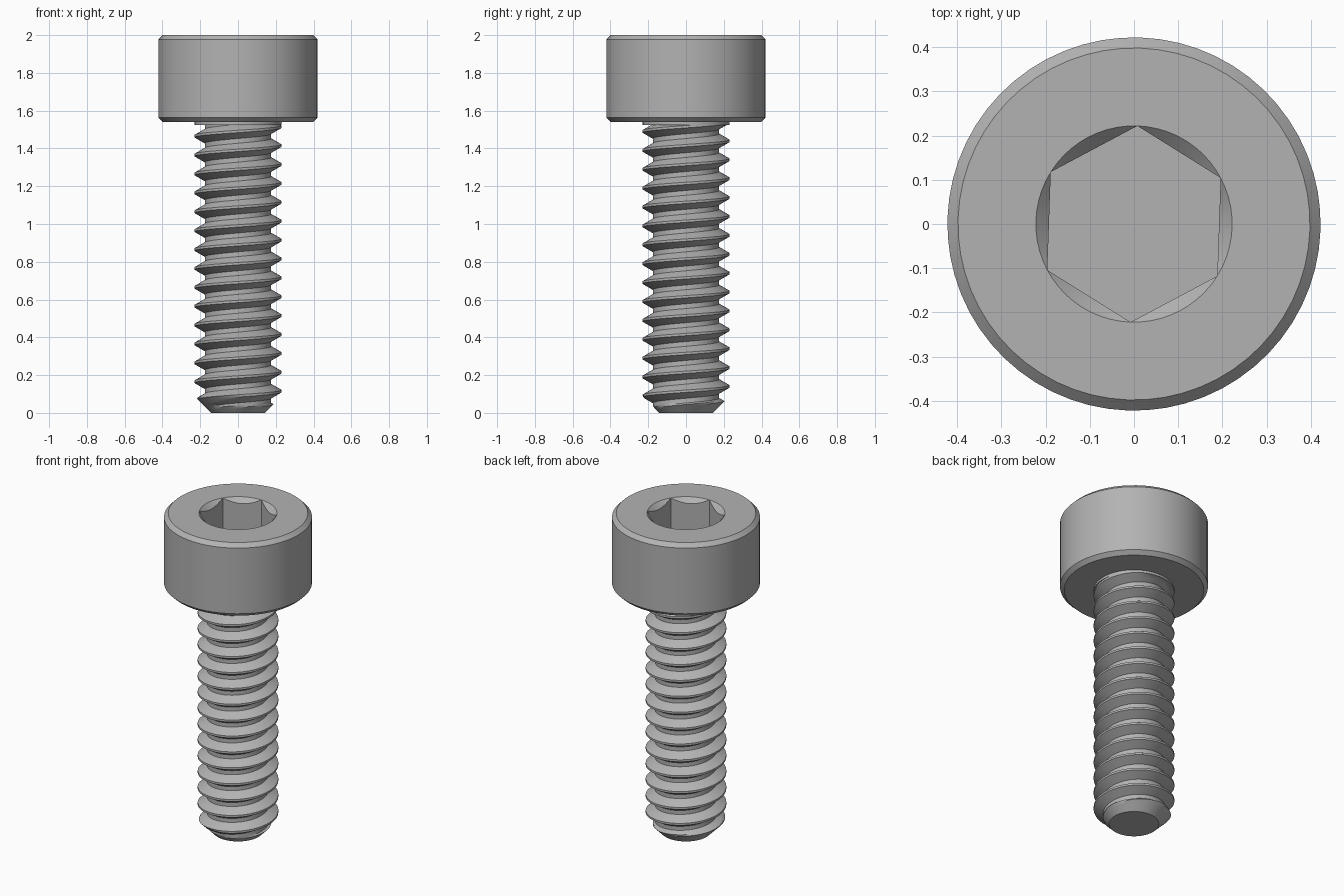
import bpy, bmesh, math

if "Cube" in bpy.data.objects:
    bpy.data.objects.remove(bpy.data.objects["Cube"])

SEG = 60                       # sides around every turned part
HEX_TURN = math.radians(28)    # direction of one socket corner
HEX_R = 0.222                  # socket corner radius
PITCH, CREST, ROOT = 0.1, 0.23, 0.176
NECK_Z, HEAD_Z = 1.525, 1.54

steel = bpy.data.materials.new("steel grey")
steel.diffuse_color = (0.45, 0.45, 0.45, 1)
steel.use_nodes = True
steel.node_tree.nodes["Principled BSDF"].inputs["Base Color"].default_value = steel.diffuse_color


def finish(name, bm):
    bmesh.ops.remove_doubles(bm, verts=bm.verts, dist=1e-5)
    bmesh.ops.recalc_face_normals(bm, faces=bm.faces)
    me = bpy.data.meshes.new(name)
    bm.to_mesh(me)
    bm.free()
    me.materials.append(steel)
    ob = bpy.data.objects.new(name, me)
    bpy.context.collection.objects.link(ob)
    bpy.ops.object.select_all(action='DESELECT')
    ob.select_set(True)
    bpy.context.view_layer.objects.active = ob
    bpy.ops.object.shade_smooth_by_angle(angle=math.radians(25))
    return ob


def add_ring(bm, point):
    """point(angle) gives (radius, z)."""
    ring = []
    for i in range(SEG):
        a = HEX_TURN + math.tau * i / SEG
        r, z = point(a)
        ring.append(bm.verts.new((r * math.cos(a), r * math.sin(a), z)))
    return ring


def bridge(bm, a, b):
    for i in range(SEG):
        j = (i + 1) % SEG
        bm.faces.new((a[i], a[j], b[j], b[i]))


def hex_r(a):
    s = (a - HEX_TURN) % (math.pi / 3) - math.pi / 6
    if abs(abs(s) - math.pi / 6) < 1e-4:
        return HEX_R
    return HEX_R * math.cos(math.pi / 6) / math.cos(s)


# Head: turned outline whose inner rings turn into the hexagon socket
bm = bmesh.new()
outline = [(0.2, HEAD_Z), (0.398, HEAD_Z), (0.422, 1.563), (0.422, 1.976),
           (0.398, 2.0), (HEX_R, 2.0)]
rings = [add_ring(bm, lambda a, p=p: p) for p in outline]
rings.append(add_ring(bm, lambda a: (hex_r(a), 2.0 - (HEX_R - hex_r(a)))))
rings.append(add_ring(bm, lambda a: (hex_r(a), 1.77)))
for a, b in zip(rings, rings[1:]):
    bridge(bm, a, b)
bm.faces.new(rings[0])
bm.faces.new(rings[-1])
finish("socket_head", bm)

# Neck between thread and head
bm = bmesh.new()
low = add_ring(bm, lambda a: (CREST, NECK_Z))
high = add_ring(bm, lambda a: (CREST, HEAD_Z))
bridge(bm, low, high)
bm.faces.new(low)
finish("neck", bm)

# Thread: one tooth profile swept along a helix, trimmed by the tip cone
tooth = [(ROOT, -0.5), (ROOT, -0.375)]
tooth += [(ROOT + (CREST - ROOT) * k / 4, -0.375 + 0.3125 * k / 4) for k in range(1, 5)]
tooth += [(r, -d) for r, d in reversed(tooth)]
bm = bmesh.new()
turns = int(NECK_Z / PITCH) + 4
rows = []
for i in range(turns * SEG + 1):
    a = math.tau * i / SEG
    row = []
    for r, d in tooth:
        z = 0.015 + PITCH * (i / SEG - 2 + d)
        z = min(max(z, 0), NECK_Z)
        r = min(r, 0.142 + z)
        row.append(bm.verts.new((r * math.cos(a), r * math.sin(a), z)))
    rows.append(row)
for a, b in zip(rows, rows[1:]):
    for k in range(len(tooth) - 1):
        quad = (a[k], b[k], b[k + 1], a[k + 1])
        zs = [v.co.z for v in quad]
        if max(zs) > 0 and min(zs) < NECK_Z:
            bm.faces.new(quad)
bmesh.ops.delete(bm, geom=[v for v in bm.verts if not v.link_faces], context='VERTS')
finish("threaded_shank", bm)

# Flat tip
bm = bmesh.new()
bmesh.ops.create_circle(bm, cap_ends=True, segments=SEG, radius=0.142)
bmesh.ops.reverse_faces(bm, faces=bm.faces)
tip = finish("tip", bm)
for p in tip.data.polygons:
    if p.normal.z > 0:
        tip.data.flip_normals()
